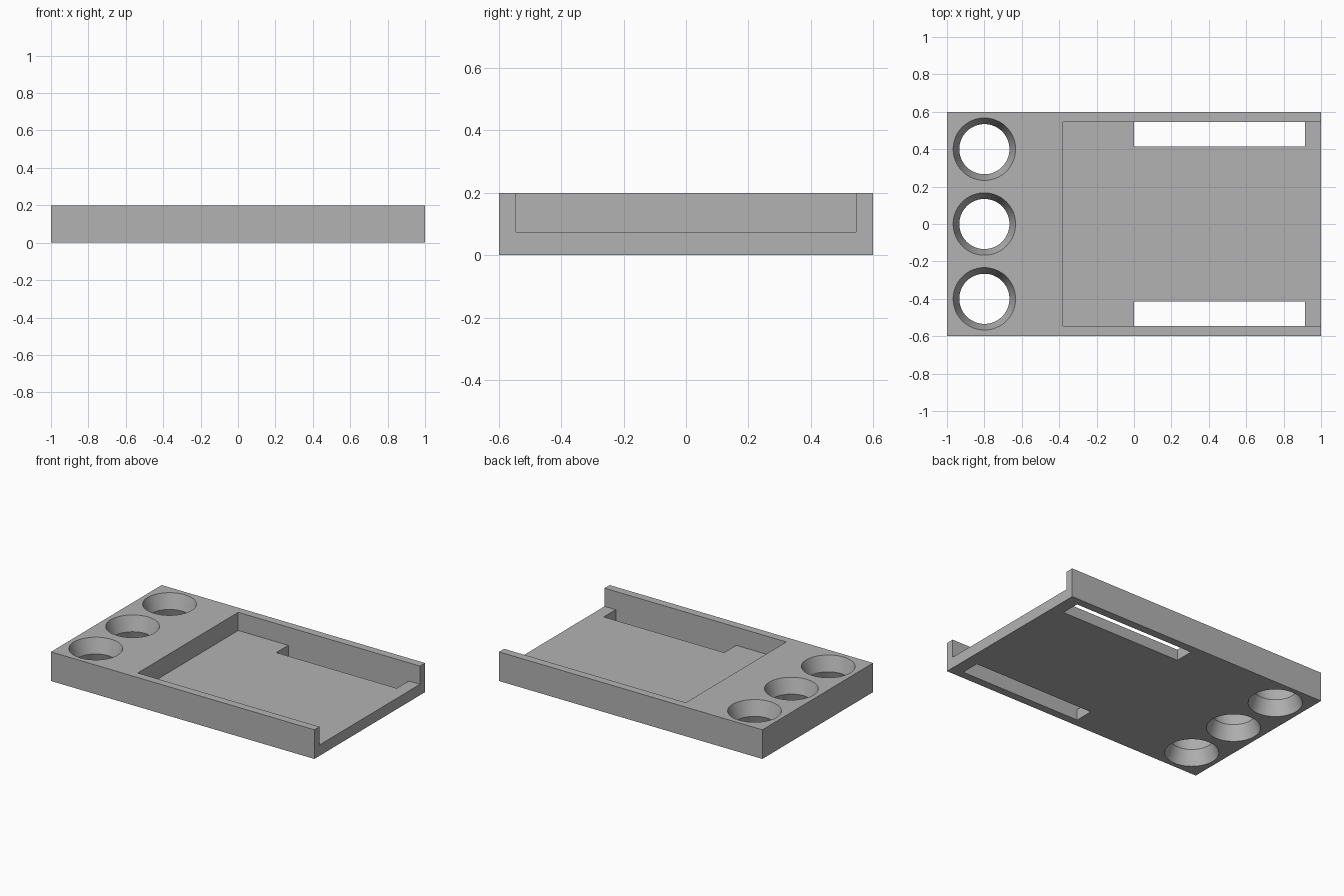
import bpy
import bmesh
from math import radians

if "Cube" in bpy.data.objects:
    bpy.data.objects.remove(bpy.data.objects["Cube"], do_unlink=True)

LENGTH, WIDTH, HEIGHT = 2.0, 1.2, 0.2
FLOOR = 0.075
POCKET_X, POCKET_Y = -0.38, 0.545

grey = bpy.data.materials.new("plain grey")
grey.use_nodes = True
colour = (0.45, 0.45, 0.45, 1)
grey.diffuse_color = colour
grey.node_tree.nodes["Principled BSDF"].inputs["Base Color"].default_value = colour


def new_object(name, bm):
    mesh = bpy.data.meshes.new(name)
    bmesh.ops.recalc_face_normals(bm, faces=bm.faces)
    bm.to_mesh(mesh)
    bm.free()
    mesh.materials.append(grey)
    obj = bpy.data.objects.new(name, mesh)
    bpy.context.collection.objects.link(obj)
    return obj


def box(name, low, high):
    bm = bmesh.new()
    bmesh.ops.create_cube(bm, size=1)
    for v in bm.verts:
        v.co = [a if c < 0 else b for c, a, b in zip(v.co, low, high)]
    return new_object(name, bm)


def hourglass(name, x, y, rim, waist, sides=64):
    """Closed double cone, widest at both faces of the tray."""
    bm = bmesh.new()
    over = 0.02
    flare = rim + (rim - waist) * over / (HEIGHT / 2)
    rings = []
    for radius, z in ((flare, -over), (waist, HEIGHT / 2), (flare, HEIGHT + over)):
        ring = bmesh.ops.create_circle(bm, segments=sides, radius=radius)["verts"]
        bmesh.ops.translate(bm, verts=ring, vec=(x, y, z))
        rings.append(ring)
    for a, b in zip(rings, rings[1:]):
        for i in range(sides):
            j = (i + 1) % sides
            bm.faces.new((a[i], a[j], b[j], b[i]))
    bm.faces.new(rings[0])
    bm.faces.new(rings[-1])
    return new_object(name, bm)


# Solid tray block
tray = box("tray", (-LENGTH / 2, -WIDTH / 2, 0), (LENGTH / 2, WIDTH / 2, HEIGHT))

# Open-ended pocket
cutters = [box("pocket_cutter", (POCKET_X, -POCKET_Y, FLOOR), (1.1, POCKET_Y, 0.3))]

# Long slots through the floor, flush with the side walls
for side in (-1, 1):
    y0, y1 = sorted((side * 0.415, side * POCKET_Y))
    cutters.append(box("slot_cutter", (0, y0, -0.1), (0.915, y1, 0.12)))

# Row of three flared round holes
for y in (-0.4, 0, 0.4):
    cutters.append(hourglass("hole_cutter", -0.8, y, 0.167, 0.134))

# Cut the block, then discard the cutters
bpy.context.view_layer.objects.active = tray
tray.select_set(True)
for cutter in cutters:
    cutter.hide_render = True
    cut = tray.modifiers.new("cut", "BOOLEAN")
    cut.operation = "DIFFERENCE"
    cut.solver = "EXACT"
    cut.object = cutter
    bpy.ops.object.modifier_apply(modifier=cut.name)
    bpy.data.objects.remove(cutter, do_unlink=True)

bpy.ops.object.shade_smooth_by_angle(angle=radians(25))
